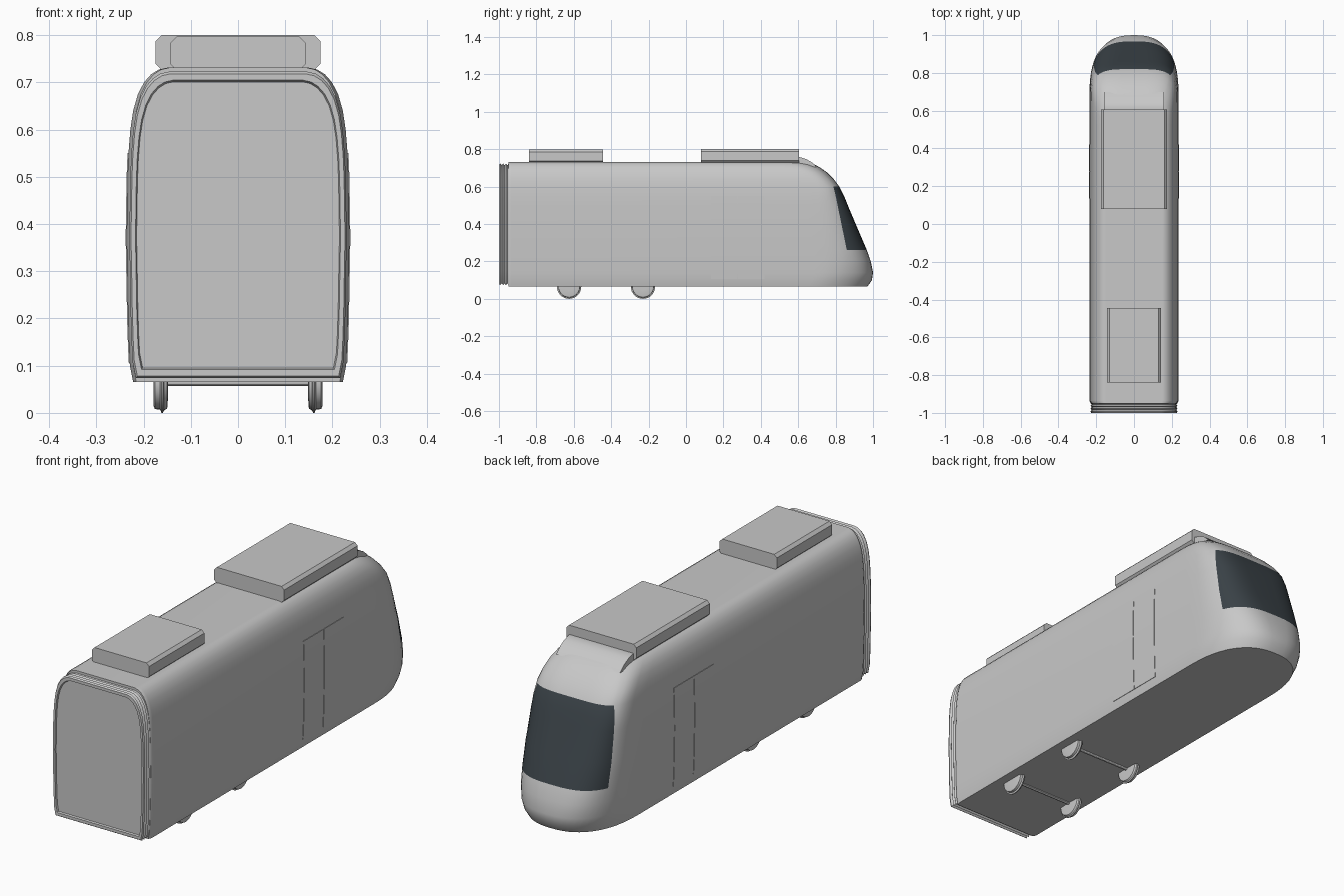
import bpy, bmesh
from math import sin, cos, asin, pi, radians

cube = bpy.data.objects.get("Cube")
if cube:
    bpy.data.objects.remove(cube, do_unlink=True)


def material(name, rgb):
    m = bpy.data.materials.new(name)
    m.use_nodes = True
    m.diffuse_color = (*rgb, 1)
    m.node_tree.nodes["Principled BSDF"].inputs["Base Color"].default_value = (*rgb, 1)
    return m


GREY = material("light_grey", (0.58, 0.58, 0.58))
GLASS = material("dark_glass", (0.042, 0.054, 0.063))

# Body shape by height: z, half width, nose tip y
LEVELS = [(0.065, 0.222, 0.97), (0.1, 0.229, 0.994), (0.14, 0.231, 1.0),
          (0.2, 0.233, 0.988), (0.26, 0.234, 0.967), (0.37, 0.236, 0.92),
          (0.5, 0.234, 0.865), (0.55, 0.232, 0.845), (0.6, 0.228, 0.82),
          (0.64, 0.222, 0.79), (0.675, 0.212, 0.755), (0.7, 0.199, 0.72),
          (0.717, 0.184, 0.69), (0.727, 0.168, 0.665), (0.731, 0.15, 0.64)]
GLASS_LOW, GLASS_HIGH = 0.26, 0.6


def half_width(z):
    for (z0, w0, _), (z1, w1, _) in zip(LEVELS, LEVELS[1:]):
        if z <= z1:
            return w0 + (w1 - w0) * (z - z0) / (z1 - z0)
    return LEVELS[-1][1]


def finish(name, bm, angle=40):
    bmesh.ops.recalc_face_normals(bm, faces=bm.faces)
    me = bpy.data.meshes.new(name)
    bm.to_mesh(me)
    bm.free()
    ob = bpy.data.objects.new(name, me)
    bpy.context.collection.objects.link(ob)
    me.materials.append(GREY)
    me.materials.append(GLASS)
    bpy.ops.object.select_all(action='DESELECT')
    ob.select_set(True)
    bpy.context.view_layer.objects.active = ob
    bpy.ops.object.shade_smooth_by_angle(angle=radians(angle))
    mod = ob.modifiers.new("weighted", 'WEIGHTED_NORMAL')
    mod.keep_sharp = True
    return ob


def loft(name, rings, rule=None, angle=40):
    """Join closed rings of points, cap both ends; rule(ring, column) marks glass."""
    bm = bmesh.new()
    vs = [[bm.verts.new(p) for p in r] for r in rings]
    n = len(rings[0])
    for i in range(len(vs) - 1):
        for k in range(n):
            j = (k + 1) % n
            f = bm.faces.new((vs[i][k], vs[i][j], vs[i + 1][j], vs[i + 1][k]))
            if rule and rule(i, k):
                f.material_index = 1
    bm.faces.new(vs[0])
    bm.faces.new(vs[-1])
    return finish(name, bm, angle)


# Body: horizontal outlines with a rounded nose, stacked upwards
SIDE, FRONT = 5, 9


def outline(z, w, tip):
    u = min(max((z - 0.1) / 0.5, 0), 1)
    depth, power = 0.32 - 0.12 * u, 2.4 + 1.6 * u
    y0 = tip - depth
    zc = min(max(z, GLASS_LOW), GLASS_HIGH)
    edge = 0.79 + 0.07 * (GLASS_HIGH - zc) / (GLASS_HIGH - GLASS_LOW)
    s = min((edge - y0) / depth, 0.84)
    tb = asin(s ** (power / 2))
    angles = [tb * i / SIDE for i in range(SIDE + 1)]
    angles += [tb + (pi / 2 - tb) * j / FRONT for j in range(1, FRONT)]
    half = [(w * 0.97, -0.95), (w, -0.935)]
    half += [(w * cos(t) ** (2 / power), y0 + depth * sin(t) ** (2 / power)) for t in angles]
    pts = half + [(0, tip)] + [(-x, y) for x, y in reversed(half)]
    return [(x, y, z) for x, y in pts]


first = 2 + SIDE
last = first + 2 * FRONT


def is_glass(i, k):
    return GLASS_LOW <= LEVELS[i][0] < GLASS_HIGH and first <= k < last


loft("body", [outline(*lv) for lv in LEVELS], is_glass)


# Gangway bellows with a shallow recessed end panel
def section(y, scale):
    half = [(w * scale, 0.4 + (z - 0.4) * scale) for z, w, _ in LEVELS]
    pts = half + [(-x, z) for x, z in reversed(half)]
    return [(x, y, z) for x, z in pts]


folds = [section(-0.94 - 0.0075 * i, 0.975 if i % 2 else 0.95) for i in range(8)]
folds += [section(-1.0, 0.96), section(-1.0, 0.92), section(-0.993, 0.91)]
loft("gangway_bellows", folds, angle=20)


# Roof equipment pods with chamfered long edges
def pod(name, w, y0, y1, z0, z1):
    c = 0.013
    half = [(w - c, z0), (w, z0 + c), (w, z1 - c), (w - c, z1)]
    pts = half + [(-x, z) for x, z in reversed(half)]
    loft(name, [[(x, y, z) for x, z in pts] for y in (y0, y1)], angle=25)


pod("front_roof_pod", 0.175, 0.08, 0.605, 0.727, 0.8)
pod("rear_roof_pod", 0.143, -0.84, -0.445, 0.725, 0.797)

# Fairing sloping from the pod down to the nose
slope = [(0.45, 0.72), (0.45, 0.735), (0.6, 0.76), (0.64, 0.748), (0.67, 0.732), (0.7, 0.705)]
loft("roof_fairing", [[(x, y, z) for y, z in slope] for x in (-0.16, 0.16)])


# Door leaves: thin plates following the side
def door(name, side, y0, y1):
    rings = []
    for z in (0.105, 0.14, 0.2, 0.26, 0.37, 0.5, 0.55):
        a, b = half_width(z) - 0.004, half_width(z) + 0.002
        rings.append([(side * x, y, z) for x, y in ((a, y0), (b, y0), (b, y1), (a, y1))])
    loft(name, rings, angle=25)


for label, side in (("left", 1), ("right", -1)):
    door(label + "_door_rear_leaf", side, 0.135, 0.276)
    door(label + "_door_front_leaf", side, 0.279, 0.42)


# Wheels with inner flange, and axles
def turned(name, profile, y, z, steps=32):
    rings = []
    for x, r in profile:
        rings.append([(x, y + r * cos(2 * pi * k / steps), z + r * sin(2 * pi * k / steps))
                      for k in range(steps)])
    loft(name, rings, angle=30)


tread = [(0.148, 0.03), (0.15, 0.056), (0.157, 0.06), (0.159, 0.065),
         (0.162, 0.065), (0.165, 0.058), (0.176, 0.057), (0.179, 0.05), (0.179, 0.02)]
for label, y in (("front", -0.23), ("rear", -0.625)):
    for hand, side in (("left", 1), ("right", -1)):
        turned(f"{label}_{hand}_wheel", [(side * x, r) for x, r in tread], y, 0.065)
    turned(label + "_axle", [(-0.15, 0.008), (0.15, 0.008)], y, 0.065, 12)
